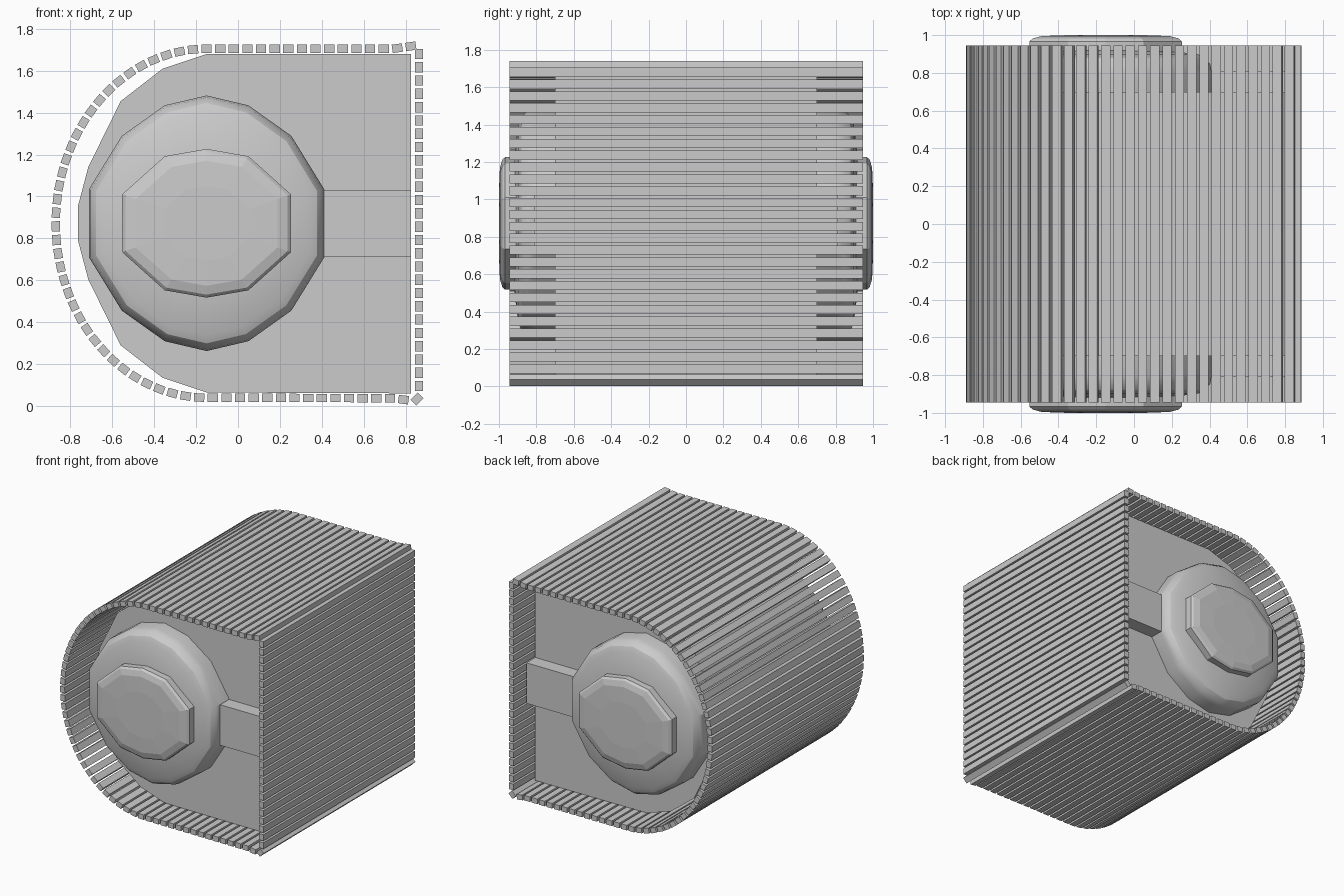
import bpy, bmesh, math
from mathutils import Vector

if "Cube" in bpy.data.objects:
    bpy.data.objects.remove(bpy.data.objects["Cube"])

CX, CZ = -0.15, 0.872      # wheel and arc centre


def make(name, verts, faces, smooth=False):
    me = bpy.data.meshes.new(name)
    me.from_pydata(verts, [], faces)
    bm = bmesh.new()
    bm.from_mesh(me)
    bmesh.ops.recalc_face_normals(bm, faces=bm.faces)
    bm.to_mesh(me)
    bm.free()
    ob = bpy.data.objects.new(name, me)
    bpy.context.collection.objects.link(ob)
    if smooth:
        bpy.ops.object.select_all(action='DESELECT')
        ob.select_set(True)
        bpy.context.view_layer.objects.active = ob
        bpy.ops.object.shade_smooth_by_angle(angle=math.radians(28))
    return ob


def loft(name, rings, smooth=False):
    n = len(rings[0])
    verts = [v for r in rings for v in r]
    faces = [(k*n + i, k*n + (i+1) % n, (k+1)*n + (i+1) % n, (k+1)*n + i)
             for k in range(len(rings) - 1) for i in range(n)]
    faces += [tuple(range(n)), tuple(range((len(rings)-1)*n, len(rings)*n))]
    return make(name, verts, faces, smooth)


def prism(name, outline, y0, y1):
    return loft(name, [[(x, y, z) for x, z in outline] for y in (y0, y1)])


def mirrored(quarter):
    # full outline from the upper right quarter, listed from top to side
    a = quarter + [(x, -z) for x, z in reversed(quarter)]
    return a + [(-x, z) for x, z in reversed(a) if x > 0]


# Inner body: D-shaped block
arc = [(CX, 1.68), (-0.36, 1.61), (-0.56, 1.455), (-0.715, 1.14), (-0.765, 0.95)]
body = [(0.825, 0.06), (0.825, 1.68)] + arc + [(x, 2*CZ - z) for x, z in reversed(arc)]
prism("inner_body", body, -0.7, 0.7)

# Wheel and hub on both sides, with the bar behind them
wheel = mirrored([(0, 0.61), (0.2, 0.563), (0.405, 0.417), (0.562, 0.162)])
hub = mirrored([(0, 0.355), (0.2, 0.32), (0.403, 0.138)])
wheel_profile = [(1, 0.69), (1, 0.80), (0.985, 0.845), (0.94, 0.88), (0.875, 0.897), (0.5, 0.925)]
hub_profile = [(1, 0.89), (1, 0.967), (0.96, 0.982), (0.84, 0.995), (0.5, 1.0)]
for side, s in (("front", -1), ("back", 1)):
    for part, outline, profile in (("wheel", wheel, wheel_profile), ("hub", hub, hub_profile)):
        loft(f"{side}_{part}",
             [[(CX + x*k, s*y, CZ + z*k) for x, z in outline] for k, y in profile],
             part == "wheel")
    prism(f"{side}_bar", [(0.1, 0.71), (0.825, 0.71), (0.825, 1.03), (0.1, 1.03)], s*0.69, s*0.81)

# Belt of slats following the D-shaped path
slats = []


def run(points, pitch):
    pts = [Vector(p) for p in points]
    lens = [(b - a).length for a, b in zip(pts, pts[1:])]
    n = round(sum(lens) / pitch)
    step = sum(lens) / n
    for i in range(n + 1):
        d, k = i * step, 0
        while k < len(lens) - 1 and d > lens[k]:
            d -= lens[k]
            k += 1
        t = (pts[k+1] - pts[k]).normalized()
        slats.append((pts[k] + t*d, t))


curve = [(CX + 0.72*math.cos(a), CZ + 0.833*math.sin(a))
         for a in (math.pi/2 + math.pi*i/60 for i in range(61))]
run([(0.825, 1.717), (0.74, 1.705)] + curve + [(0.74, 0.037), (0.79, 0.03)], 0.0655)
slats.append((Vector((0.855, 0.033)), Vector((1, 1)).normalized()))
run([(0.864, 0.095), (0.864, 1.68)], 0.0635)

verts, faces = [], []
for c, t in slats:
    nrm = Vector((t.y, -t.x))
    b = len(verts)
    for y in (-0.945, 0.945):
        for u, v in ((-1, -1), (1, -1), (1, 1), (-1, 1)):
            p = c + t*(u*0.0245) + nrm*(v*0.02)
            verts.append((p.x, y, p.y))
    for f in ((0, 1, 2, 3), (4, 5, 6, 7), (0, 1, 5, 4), (1, 2, 6, 5), (2, 3, 7, 6), (3, 0, 4, 7)):
        faces.append(tuple(b + i for i in f))
make("slatted_belt", verts, faces)
